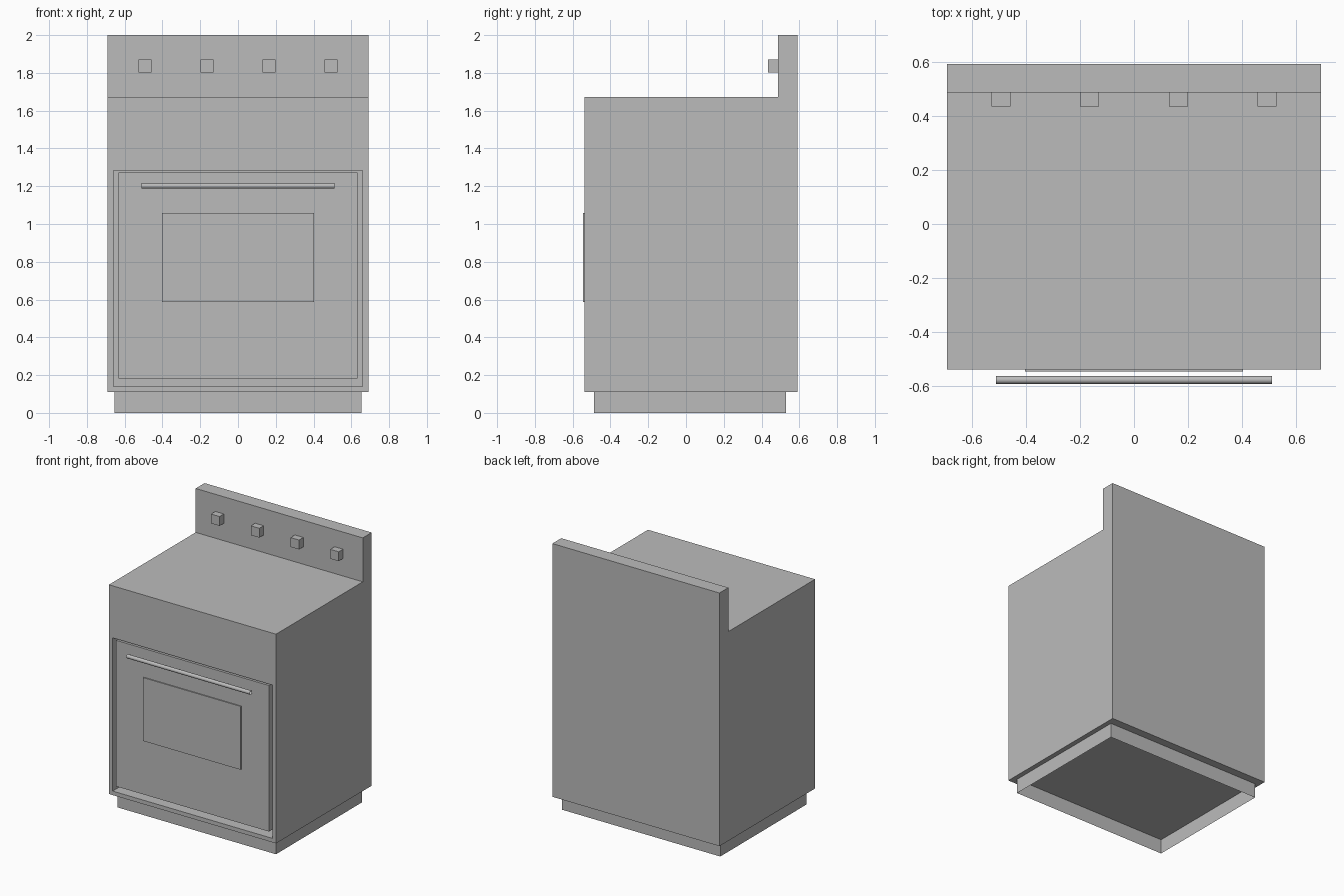
import bpy, bmesh, math
from mathutils import Matrix, Vector

if "Cube" in bpy.data.objects:
    bpy.data.objects.remove(bpy.data.objects["Cube"])

grey = bpy.data.materials.new("appliance_grey")
grey.diffuse_color = (0.5, 0.5, 0.5, 1)
grey.use_nodes = True
grey.node_tree.nodes["Principled BSDF"].inputs["Base Color"].default_value = grey.diffuse_color


def finish(bm, name):
    me = bpy.data.meshes.new(name)
    bmesh.ops.recalc_face_normals(bm, faces=bm.faces[:])
    bm.to_mesh(me)
    bm.free()
    me.materials.append(grey)
    ob = bpy.data.objects.new(name, me)
    bpy.context.collection.objects.link(ob)
    return ob


def box(name, lo, hi, skip=None):
    """Axis-aligned box; skip drops the faces whose normals a rule picks."""
    bm = bmesh.new()
    lo, hi = Vector(lo), Vector(hi)
    size = hi - lo
    bmesh.ops.create_cube(bm, size=1, matrix=Matrix.Translation((lo + hi) / 2)
                          @ Matrix.Diagonal((*size, 1)))
    if skip:
        bm.normal_update()
        bmesh.ops.delete(bm, geom=[f for f in bm.faces if skip(f.normal)],
                         context='FACES_ONLY')
    return finish(bm, name)


FRONT, BACK, PANEL = -0.537, 0.591, 0.486
W = 0.69

# Body with raised back panel: side profile extruded across x
profile = [(FRONT, 0.11), (BACK, 0.11), (BACK, 2.0),
           (PANEL, 2.0), (PANEL, 1.672), (FRONT, 1.672)]
bm = bmesh.new()
side = bm.faces.new([bm.verts.new((-W, y, z)) for y, z in profile])
ext = bmesh.ops.extrude_face_region(bm, geom=[side])
bmesh.ops.translate(bm, vec=(2 * W, 0, 0),
                    verts=[g for g in ext["geom"] if isinstance(g, bmesh.types.BMVert)])
bmesh.ops.recalc_face_normals(bm, faces=bm.faces[:])

# Oven cavity: inset the front face to the opening, then push it inwards
front = min(bm.faces, key=lambda f: f.calc_center_median().y)
bmesh.ops.inset_individual(bm, faces=[front], thickness=0.02)
mid_z = front.calc_center_median().z
for v in front.verts:
    v.co.x = math.copysign(0.659, v.co.x)
    v.co.z = 1.284 if v.co.z > mid_z else 0.14
cavity = bmesh.ops.extrude_discrete_faces(bm, faces=[front])["faces"][0]
bmesh.ops.translate(bm, verts=cavity.verts[:], vec=(0, 0.9, 0))
finish(bm, "body")

# Plinth: open skirt without top or bottom
box("plinth", (-0.654, -0.486, 0), (0.654, 0.53, 0.11), lambda n: abs(n.z) > 0.5)

# Door slab and its thin window plate
box("oven_door", (-0.632, FRONT, 0.183), (0.632, FRONT + 0.05, 1.273))
box("door_window", (-0.403, FRONT - 0.008, 0.586), (0.403, FRONT, 1.059))

# Control knobs
for i in range(4):
    x = -0.492 + i * 0.328
    box(f"knob_{i + 1}", (x - 0.035, 0.435, 1.802), (x + 0.035, PANEL, 1.872))

# Door handle: open-ended round bar
bm = bmesh.new()
bmesh.ops.create_cone(bm, cap_ends=False, segments=24, radius1=0.0145, radius2=0.0145,
                      depth=1.02, matrix=Matrix.Translation((0, -0.576, 1.202))
                      @ Matrix.Rotation(math.pi / 2, 4, 'Y'))
for f in bm.faces:
    f.smooth = True
finish(bm, "door_handle")
